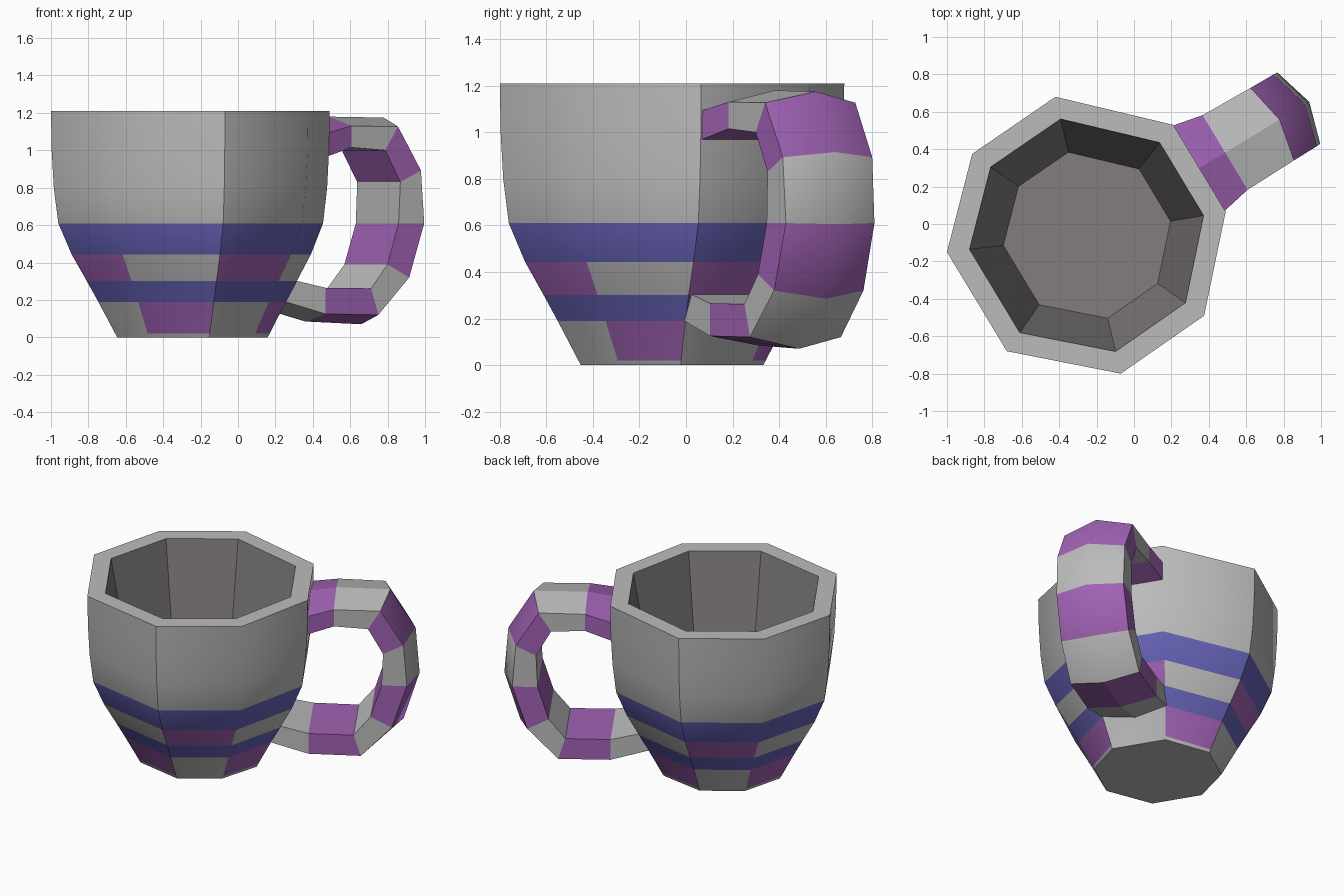
import bpy, bmesh, math
from mathutils import Vector

if "Cube" in bpy.data.objects:
    bpy.data.objects.remove(bpy.data.objects["Cube"])


def material(name, rgb):
    m = bpy.data.materials.new(name)
    m.diffuse_color = (*rgb, 1)
    m.use_nodes = True
    m.node_tree.nodes["Principled BSDF"].inputs["Base Color"].default_value = m.diffuse_color
    return m


GREY = material("light grey", (0.5, 0.5, 0.5))
PURPLE = material("purple", (0.352, 0.122, 0.456))
BLUE = material("blue", (0.13, 0.12, 0.46))
INNER = material("warm dark grey", (0.223, 0.205, 0.209))


def finish(bm, name, mats):
    bmesh.ops.recalc_face_normals(bm, faces=bm.faces)
    me = bpy.data.meshes.new(name)
    bm.to_mesh(me)
    bm.free()
    ob = bpy.data.objects.new(name, me)
    bpy.context.collection.objects.link(ob)
    for m in mats:
        me.materials.append(m)
    return ob


def skin(bm, rings, pick):
    """Bridge successive rings; pick(ring, side) gives the material index."""
    loops = [[bm.verts.new(p) for p in r] for r in rings]
    n = len(loops[0])
    for k in range(len(loops) - 1):
        for i in range(n):
            j = (i + 1) % n
            f = bm.faces.new((loops[k][i], loops[k][j], loops[k + 1][j], loops[k + 1][i]))
            f.material_index = pick(k, i)
            f.smooth = True
    return loops


def sharpen_ring(bm, ring):
    """Keep the edges around one ring sharp."""
    for i, v in enumerate(ring):
        bm.edges.get((v, ring[(i + 1) % len(ring)])).smooth = False


# Cup body: octagon scaled along a profile of (scale, height)
CX, CY = -0.247, -0.06
octagon = [(0.49, 0.065), (0.21, 0.53), (-0.42, 0.68), (-0.865, 0.375),
           (-1.0, -0.15), (-0.68, -0.68), (-0.07, -0.80), (0.375, -0.49)]
profile = [(0.53, 0), (0.544, 0.02), (0.664, 0.19), (0.745, 0.30), (0.853, 0.443),
           (0.948, 0.61), (0.98, 0.80), (0.995, 1.0), (1.0, 1.21),
           (0.84, 1.21), (0.6, 0.22)]
RIM = 8


def body_colour(k, i):
    if k in (2, 4):
        return 2                       # blue bands
    if k == 1:
        return i % 2                   # lower chequer row
    if k == 3:
        return 1 - i % 2               # upper chequer row
    return 3 if k > RIM else 0         # inside, otherwise grey


def body_ring(k):
    s, z = profile[k]
    pts = []
    for i, (x, y) in enumerate(octagon):
        d = Vector((x - CX, y - CY)) * s
        if i < 2 and k <= RIM:         # side under the handle widens downward
            a = math.radians(9.4 * (1 - s)) * (1 if i else -1)
            d = Vector((d.x * math.cos(a) - d.y * math.sin(a),
                        d.x * math.sin(a) + d.y * math.cos(a))) * (1 + 0.06 * (1 - s))
        pts.append((CX + d.x, CY + d.y, z))
    return pts


bm = bmesh.new()
loops = skin(bm, [body_ring(k) for k in range(len(profile))], body_colour)
bm.faces.new(loops[0][::-1])
bm.faces.new(loops[-1]).material_index = 3
for k in (0, RIM, RIM + 1, len(profile) - 1):
    sharpen_ring(bm, loops[k])
for k in range(len(profile) - 1):      # every second corner is a crisp edge
    for i in range(0, 8, 2 if k < RIM else 1):
        bm.edges.get((loops[k][i], loops[k + 1][i])).smooth = False
finish(bm, "cup_body", [GREY, PURPLE, BLUE, INNER])

# Handle: five-sided section swept outward from one cup side
ORIGIN = Vector((0.35, 0.30, 0))
R = Vector((0.857, 0.515, 0))
T = Vector((0.515, -0.857, 0))
# half width, outer corner (r, z), inner corner (r, z), outer ridge (r, z)
sections = [
    (0.27, (-0.02, 1.09), (-0.02, 0.965), (-0.02, 1.15)),
    (0.233, (0.16, 1.13), (0.16, 1.015), (0.16, 1.18)),
    (0.226, (0.454, 1.127), (0.375, 1.0), (0.50, 1.175)),
    (0.224, (0.598, 0.893), (0.47, 0.83), (0.66, 0.915)),
    (0.222, (0.62, 0.61), (0.46, 0.61), (0.685, 0.605)),
    (0.224, (0.525, 0.32), (0.39, 0.39), (0.585, 0.285)),
    (0.228, (0.33, 0.12), (0.285, 0.262), (0.36, 0.07)),
    (0.23, (0.0, 0.125), (0.0, 0.265), (0.01, 0.085)),
    (0.215, (-0.24, 0.19), (-0.185, 0.305), (-0.26, 0.155)),
]


def at(r, z, t):
    p = ORIGIN + R * r + T * t
    return (p.x, p.y, z)


bm = bmesh.new()
rings = [[at(*a, w), at(*b, w), at(*b, -w), at(*a, -w), at(*e, 0)] for w, a, b, e in sections]
loops = skin(bm, rings, lambda k, i: 1 - k % 2)
bm.faces.new(loops[0])
bm.faces.new(loops[-1][::-1])
# sharp everywhere except the outer ridge and the gentle outer bends
for k, ring in enumerate(loops):
    sharpen_ring(bm, ring)
    if k in (3, 4, 5):
        for i in (3, 4):
            bm.edges.get((ring[i], ring[(i + 1) % 5])).smooth = True
    if k < len(loops) - 1:
        for i in range(5):
            bm.edges.get((ring[i], loops[k + 1][i])).smooth = i == 4 and 2 <= k <= 5
finish(bm, "handle", [GREY, PURPLE])
